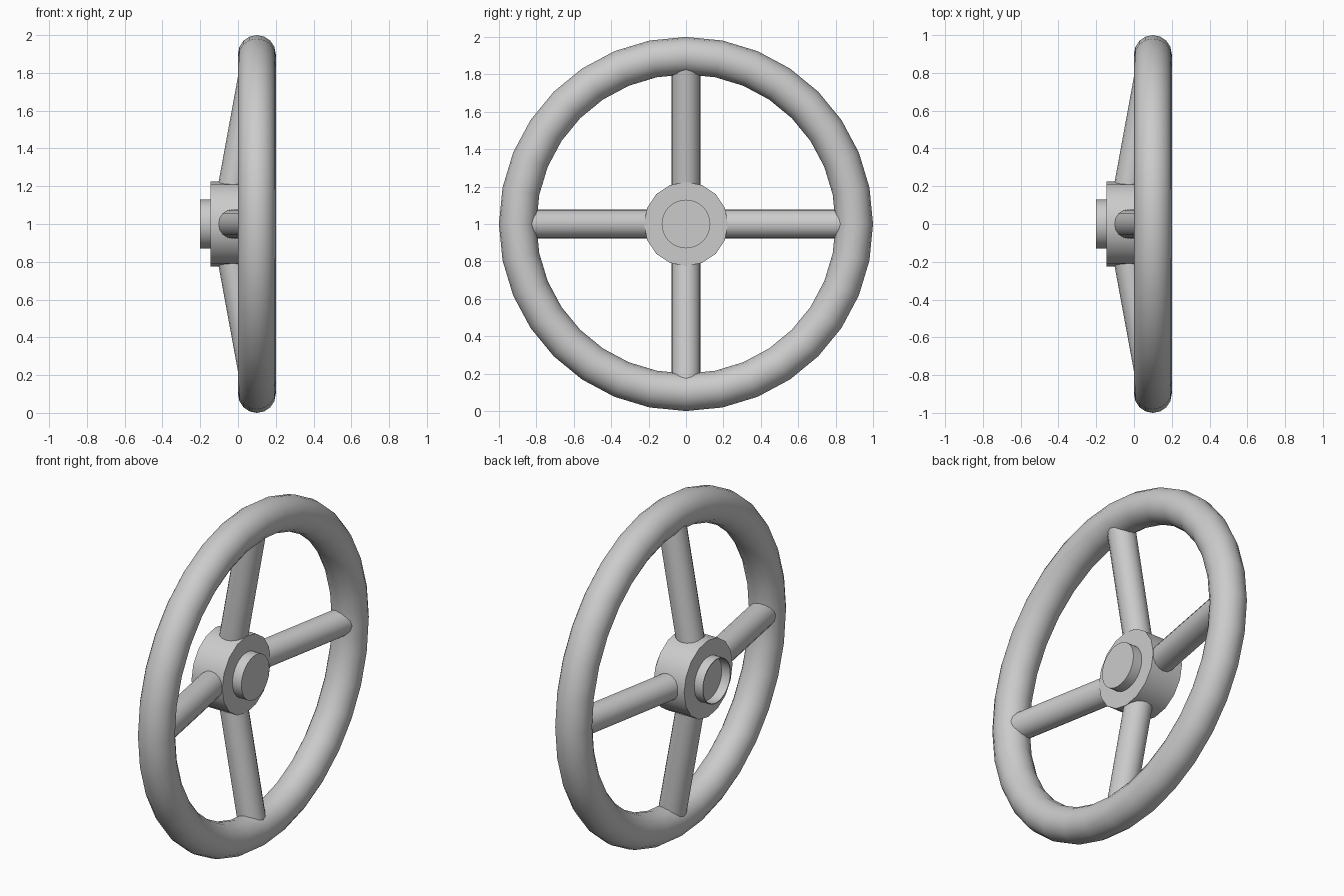
import bpy
import bmesh
from math import pi, radians, sin, cos
from mathutils import Vector, Matrix

cube = bpy.data.objects.get("Cube")
if cube:
    bpy.data.objects.remove(cube, do_unlink=True)

grey = bpy.data.materials.new("plain grey")
grey.use_nodes = True
colour = (0.6, 0.6, 0.6, 1)
grey.diffuse_color = colour
grey.node_tree.nodes["Principled BSDF"].inputs["Base Color"].default_value = colour

CENTRE = Vector((0, 0, 1))


def lathe(name, profile, steps, closed=False):
    """Turn (x, radius) points around the wheel's axle, which runs along x."""
    bm = bmesh.new()
    verts = [bm.verts.new((x, 0, r)) for x, r in profile]
    edges = [bm.edges.new(pair) for pair in zip(verts, verts[1:])]
    if closed:
        edges.append(bm.edges.new((verts[-1], verts[0])))
    bmesh.ops.spin(bm, geom=verts + edges, cent=(0, 0, 0), axis=(1, 0, 0),
                   angle=2 * pi, steps=steps)
    bmesh.ops.remove_doubles(bm, verts=bm.verts, dist=0.0001)
    return finish(name, bm, CENTRE)


def finish(name, bm, location):
    bmesh.ops.recalc_face_normals(bm, faces=bm.faces)
    mesh = bpy.data.meshes.new(name)
    bm.to_mesh(mesh)
    bm.free()
    mesh.materials.append(grey)
    obj = bpy.data.objects.new(name, mesh)
    obj.location = location
    bpy.context.collection.objects.link(obj)
    bpy.ops.object.select_all(action='DESELECT')
    obj.select_set(True)
    bpy.context.view_layer.objects.active = obj
    bpy.ops.object.shade_smooth_by_angle(angle=radians(35))
    return obj


# Round rim
section = [(0.1 + 0.1 * sin(i * pi / 8), 0.9 + 0.1 * cos(i * pi / 8)) for i in range(16)]
lathe("rim", section, 32, closed=True)

# Hub with a solid boss on one side and an open collar on the other
lathe("hub", [(-0.145, 0), (-0.145, 0.225), (0.055, 0.225), (0.055, 0)], 16)
lathe("hub_boss", [(0.04, 0), (0.04, 0.13), (0.113, 0.13), (0.113, 0)], 32)
lathe("hub_collar", [(-0.2, 0.13), (-0.14, 0.13), (-0.14, 0.125), (-0.2, 0.125)], 32, closed=True)

# Four spokes slanting from the hub out to the rim
start, end = Vector((-0.047, 0, 0.1)), Vector((0.1, 0, 0.9))
for number, side in enumerate(("top", "back", "bottom", "front")):
    bm = bmesh.new()
    span = end - start
    bmesh.ops.create_cone(bm, cap_ends=True, segments=16, radius1=0.077,
                          radius2=0.077, depth=span.length)
    tilt = span.to_track_quat('Z', 'Y').to_matrix().to_4x4()
    turn = Matrix.Rotation(-number * pi / 2, 4, 'X')
    bm.transform(turn @ Matrix.Translation((start + end) / 2) @ tilt)
    finish("spoke_" + side, bm, CENTRE)
